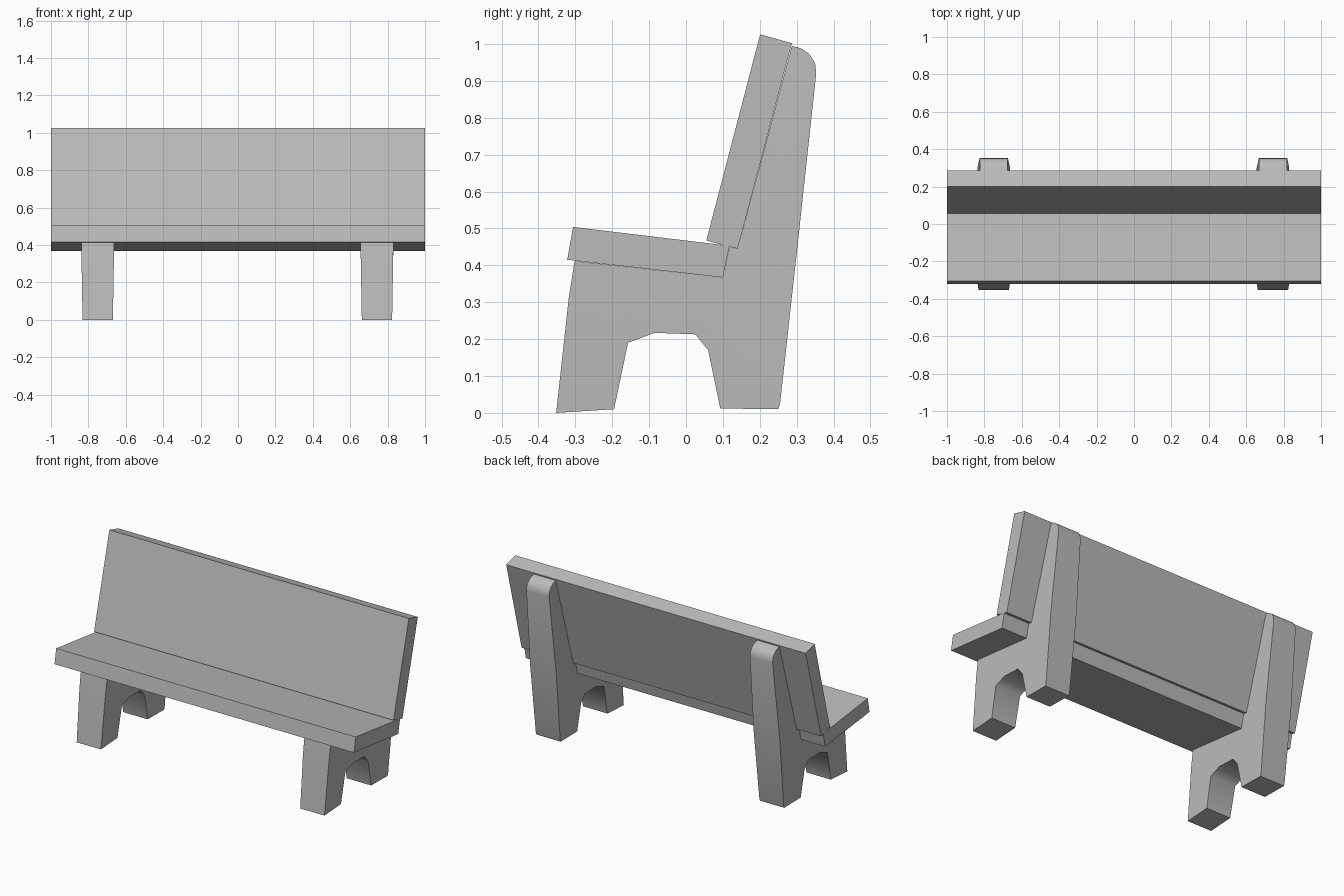
import bpy
import bmesh
import math

if "Cube" in bpy.data.objects:
    bpy.data.objects.remove(bpy.data.objects["Cube"])

grey = bpy.data.materials.new("plain grey")
grey.diffuse_color = (0.5, 0.5, 0.5, 1)
grey.use_nodes = True
grey.node_tree.nodes["Principled BSDF"].inputs["Base Color"].default_value = grey.diffuse_color


def extrude_profile(name, profile, centre_x, half_width):
    """Extrude a (y, z) profile along x; half_width is a function of z."""
    bm = bmesh.new()
    sides = []
    for s in (-1, 1):
        sides.append([bm.verts.new((centre_x + s * half_width(z), y, z))
                      for y, z in profile])
    left, right = sides
    n = len(profile)
    for i in range(n):
        j = (i + 1) % n
        bm.faces.new((left[i], left[j], right[j], right[i]))
    caps = [bm.faces.new(left), bm.faces.new(right)]
    bmesh.ops.recalc_face_normals(bm, faces=bm.faces)
    bmesh.ops.triangulate(bm, faces=caps)
    mesh = bpy.data.meshes.new(name)
    bm.to_mesh(mesh)
    bm.free()
    mesh.materials.append(grey)
    obj = bpy.data.objects.new(name, mesh)
    bpy.context.collection.objects.link(obj)
    return obj


def lerp(a, b, t):
    return (a[0] + (b[0] - a[0]) * t, a[1] + (b[1] - a[1]) * t)


def full_length(z):
    return 1.0


# Side supports: two feet with an arch between them and a rear post
support_profile = [
    (-0.352, 0.004), (-0.195, 0.01), (-0.157, 0.19), (-0.085, 0.217),
    (0.025, 0.213), (0.06, 0.17), (0.093, 0.012), (0.25, 0.01),
    (0.255, 0.025), (0.302, 0.45), (0.353, 0.92), (0.35, 0.948),
    (0.335, 0.972), (0.312, 0.988), (0.287, 0.995), (0.14, 0.445),
    (0.118, 0.45), (0.1, 0.367), (-0.302, 0.412), (-0.318, 0.31),
]
support_profile[0] = (-0.352, 0.0)


def support_width(z):
    if z < 0.4:
        return 0.081 + 0.007 * z / 0.4
    return 0.088 - 0.014 * (z - 0.4) / 0.6


for name, x in (("left_support", -0.75), ("right_support", 0.743)):
    support = extrude_profile(name, support_profile, x, support_width)
    bpy.context.view_layer.objects.active = support
    support.select_set(True)
    bpy.ops.object.shade_smooth_by_angle(angle=math.radians(60))
    support.select_set(False)

# Seat: three planks laid edge to edge, sloping down to the rear
top_front, top_rear = (-0.306, 0.504), (0.118, 0.453)
low_front, low_rear = (-0.322, 0.415), (0.1, 0.367)
for i in range(3):
    a, b = i / 3, (i + 1) / 3
    extrude_profile(f"seat_plank_{i + 1}", [
        lerp(low_front, low_rear, a), lerp(low_front, low_rear, b),
        lerp(top_front, top_rear, b), lerp(top_front, top_rear, a),
    ], 0, full_length)

# Backrest: one wide leaning board
extrude_profile("backrest", [
    (0.055, 0.467), (0.14, 0.445), (0.287, 1.002), (0.201, 1.026),
], 0, full_length)
